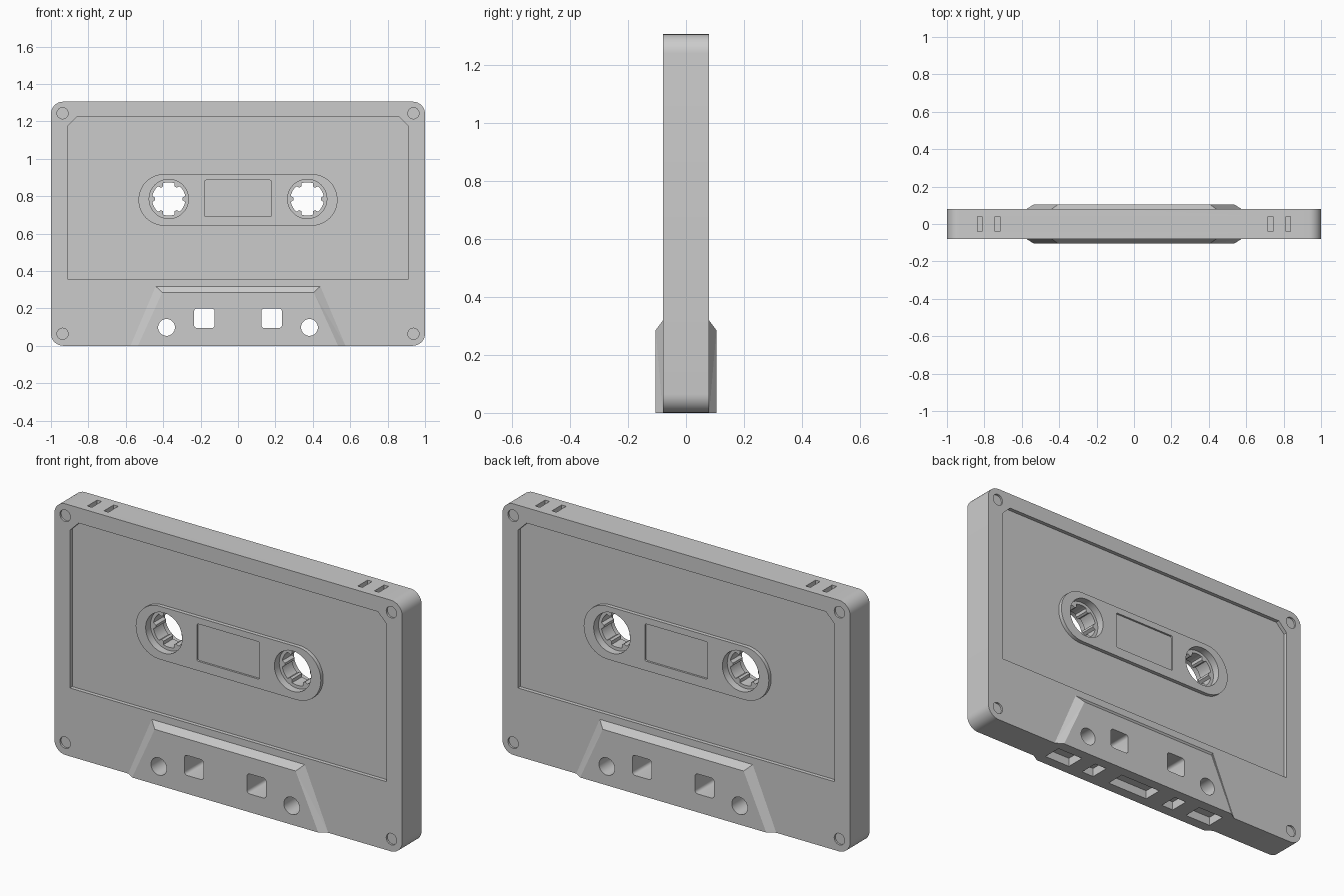
import bpy, bmesh, math

if "Cube" in bpy.data.objects:
    bpy.data.objects.remove(bpy.data.objects["Cube"])


def arc_rect(cx, cz, w, h, r, n=8):
    """Rounded rectangle outline in the xz plane."""
    pts = []
    for i, (sx, sz) in enumerate([(1, 1), (-1, 1), (-1, -1), (1, -1)]):
        for k in range(n + 1):
            a = math.pi / 2 * (i + k / n)
            pts.append((cx + sx * (w / 2 - r) + r * math.cos(a),
                        cz + sz * (h / 2 - r) + r * math.sin(a)))
    return pts


def rect(x0, x1, z0, z1):
    return [(x0, z0), (x1, z0), (x1, z1), (x0, z1)]


def circle(cx, cz, r, n=40):
    return [(cx + r * math.cos(2 * math.pi * i / n),
             cz + r * math.sin(2 * math.pi * i / n)) for i in range(n)]


def loft(bm, sections):
    """Closed solid through (y, outline) sections."""
    rings = [[bm.verts.new((x, y, z)) for x, z in pts] for y, pts in sections]
    n = len(rings[0])
    for a, b in zip(rings, rings[1:]):
        for i in range(n):
            j = (i + 1) % n
            bm.faces.new((a[i], a[j], b[j], b[i]))
    bm.faces.new(rings[0][::-1])
    bm.faces.new(rings[-1])


def make(name, bm):
    bmesh.ops.recalc_face_normals(bm, faces=bm.faces[:])
    me = bpy.data.meshes.new(name)
    bm.to_mesh(me)
    bm.free()
    ob = bpy.data.objects.new(name, me)
    bpy.context.collection.objects.link(ob)
    return ob


def solids(name, parts):
    bm = bmesh.new()
    for p in parts:
        loft(bm, p)
    return make(name, bm)


def activate(ob):
    bpy.ops.object.select_all(action='DESELECT')
    ob.select_set(True)
    bpy.context.view_layer.objects.active = ob


def boolean(ob, tool, op):
    tool.hide_render = True
    m = ob.modifiers.new(op, 'BOOLEAN')
    m.operation, m.solver, m.object = op, 'EXACT', tool
    activate(ob)
    bpy.ops.object.modifier_apply(modifier=m.name)
    bpy.data.objects.remove(tool)


HUB_X, HUB_Z = 0.37, 0.785
T = 0.08  # half thickness of the shell

# Shell
shell = solids("cassette_shell", [[(-T, arc_rect(0, 0.6525, 2, 1.305, 0.065)),
                                   (T, arc_rect(0, 0.6525, 2, 1.305, 0.065))]])

# Label recesses, screw wells, top slots and bottom pockets
label = [(-0.91, 0.355), (0.91, 0.355), (0.91, 1.175), (0.86, 1.225),
         (-0.86, 1.225), (-0.91, 1.175)]
cuts = []
for s in (-1, 1):
    cuts.append([(s * 0.06, label), (s * 0.2, label)])
    for x in (-0.938, 0.938):
        for z in (0.064, 1.243):
            c = circle(x, z, 0.03, 24)
            cuts.append([(s * 0.07, c), (s * 0.2, c)])
    for x in (0.73, 0.825):
        r = rect(s * x - 0.013, s * x + 0.013, 1.275, 1.4)
        cuts.append([(-0.04, r), (0.04, r)])
for x, w in ((-0.45, 0.15), (-0.255, 0.07), (0, 0.24), (0.255, 0.07), (0.45, 0.15)):
    r = rect(x - w / 2, x + w / 2, -0.1, 0.045)
    cuts.append([(-0.05, r), (0.05, r)])
boolean(shell, solids("recess_cutter", cuts), 'DIFFERENCE')

# Raised hub plates and bevelled head guards, front and back
outer = [(-0.575, 0), (0.575, 0), (0.44, 0.318), (-0.44, 0.318)]
inner = [(-0.535, 0), (0.535, 0), (0.405, 0.285), (-0.405, 0.285)]
plate = arc_rect(0, 0.78, 1.064, 0.276, 0.1375, 14)
for s in (-1, 1):
    boolean(shell, solids("raised_parts", [
        [(s * 0.05, plate), (s * T, plate)],
        [(s * 0.06, outer), (s * T, outer), (s * 0.105, inner)]]), 'UNION')

# Through holes and shallow windows
holes = []
for s in (-1, 1):
    for c in (circle(s * HUB_X, HUB_Z, 0.105, 48),
              circle(s * 0.382, 0.098, 0.045),
              arc_rect(s * 0.18, 0.147, 0.11, 0.104, 0.016, 4)):
        holes.append([(-0.2, c), (0.2, c)])
    w = arc_rect(0, 0.788, 0.36, 0.194, 0.008, 3)
    holes.append([(s * 0.07, w), (s * 0.2, w)])
boolean(shell, solids("hole_cutter", holes), 'DIFFERENCE')

# Toothed reel hubs
hubs = []
for side, s in (("left", -1), ("right", 1)):
    bm = bmesh.new()
    n, rings = 72, []
    for y, is_outer in ((-0.04, True), (-0.04, False), (0.04, False), (0.04, True)):
        ring = []
        for i in range(n):
            tooth = (i + 1) % 12 < 3
            r = 0.1055 if is_outer else (0.073 if tooth else 0.089)
            a = 2 * math.pi * i / n
            ring.append(bm.verts.new((s * HUB_X + r * math.cos(a), y,
                                      HUB_Z + r * math.sin(a))))
        rings.append(ring)
    for k in range(4):
        a, b = rings[k], rings[(k + 1) % 4]
        for i in range(n):
            j = (i + 1) % n
            bm.faces.new((a[i], a[j], b[j], b[i]))
    hubs.append(make(side + "_reel_hub", bm))

for ob in [shell] + hubs:
    activate(ob)
    bpy.ops.object.shade_smooth_by_angle(angle=math.radians(25))
